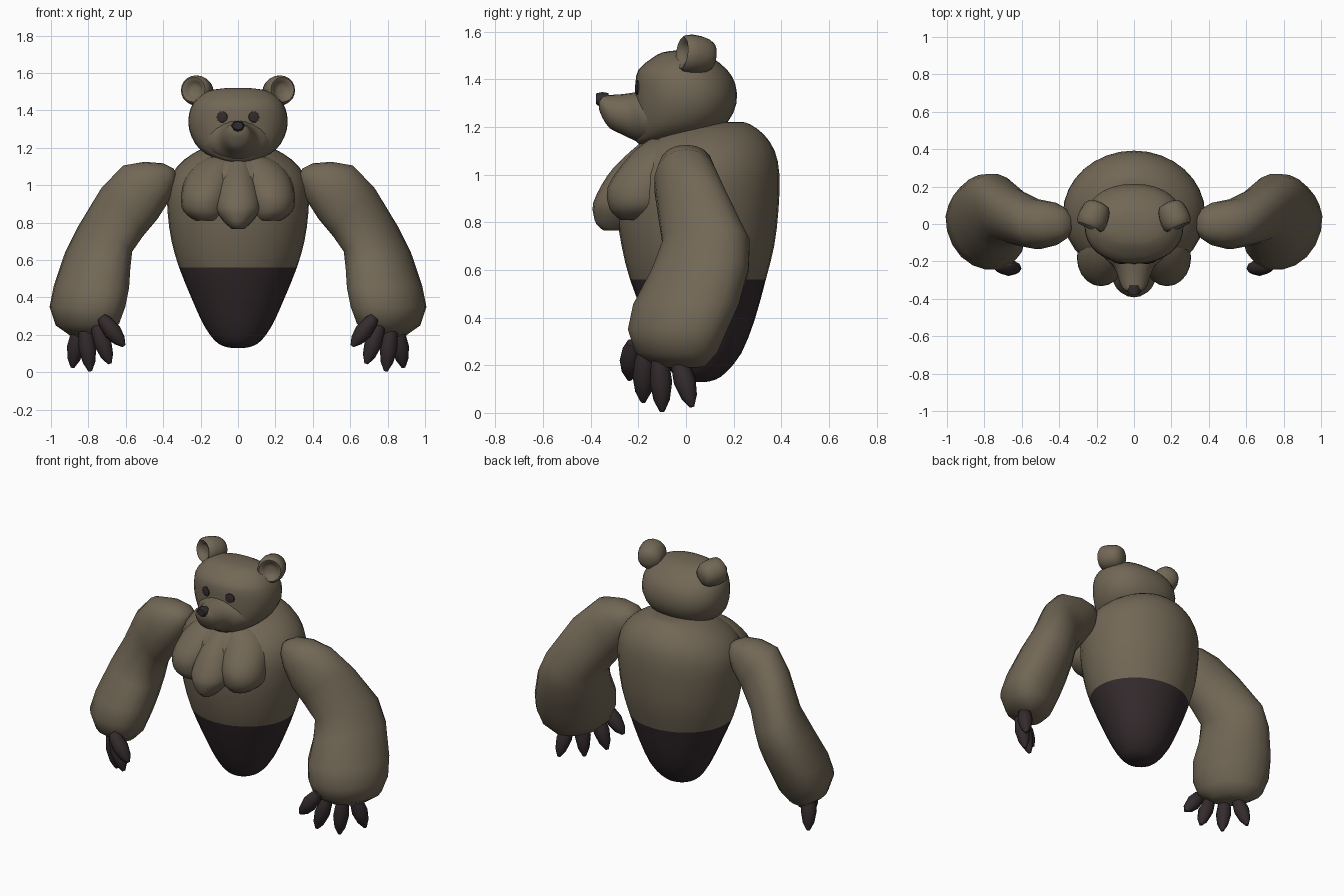
import bpy, bmesh, math
from mathutils import Vector

if "Cube" in bpy.data.objects:
    bpy.data.objects.remove(bpy.data.objects["Cube"])


def material(name, rgb):
    m = bpy.data.materials.new(name)
    m.diffuse_color = (*rgb, 1)
    m.use_nodes = True
    m.node_tree.nodes["Principled BSDF"].inputs["Base Color"].default_value = m.diffuse_color
    return m


FUR = material("brown fur", (0.167, 0.136, 0.092))
DARK = material("dark charcoal", (0.034, 0.024, 0.026))


def smooth_rows(rows, k):
    """Catmull-Rom resampling of the ring table, keeping the given rings."""
    if k == 1:
        return rows
    out = []
    for i in range(len(rows) - 1):
        p = [rows[max(0, min(len(rows) - 1, i + d))] for d in (-1, 0, 1, 2)]
        for j in range(k):
            t = j / k
            out.append([0.5 * (2 * b + (c - a) * t + (2 * a - 5 * b + 4 * c - d) * t * t
                               + (3 * b - a - 3 * c + d) * t ** 3)
                        for a, b, c, d in zip(*p)])
    return out + [rows[-1]]


def finish(name, bm, mats, angle=50):
    bmesh.ops.recalc_face_normals(bm, faces=bm.faces)
    me = bpy.data.meshes.new(name)
    bm.to_mesh(me)
    bm.free()
    for m in mats:
        me.materials.append(m)
    ob = bpy.data.objects.new(name, me)
    bpy.context.collection.objects.link(ob)
    bpy.ops.object.select_all(action='DESELECT')
    bpy.context.view_layer.objects.active = ob
    ob.select_set(True)
    bpy.ops.object.shade_smooth_by_angle(angle=math.radians(angle))
    return ob


def loft(name, rings, mats, n=24, power=1.0, dark_below=None, angle=50):
    """Skin rings given as (center, u half axis, v half axis), closed by end fans."""
    bm = bmesh.new()
    loops = []
    for c, u, v in rings:
        c, u, v = Vector(c), Vector(u), Vector(v)
        loop = []
        for i in range(n):
            a = 2 * math.pi * i / n
            ca, sa = math.cos(a), math.sin(a)
            loop.append(bm.verts.new(c + u * math.copysign(abs(ca) ** power, ca)
                                     + v * math.copysign(abs(sa) ** power, sa)))
        loops.append(loop)
    for a, b in zip(loops, loops[1:]):
        for i in range(n):
            j = (i + 1) % n
            bm.faces.new((a[i], a[j], b[j], b[i]))
    for loop, ring in ((loops[0], rings[0]), (loops[-1], rings[-1])):
        tip = bm.verts.new(Vector(ring[0]))
        for i in range(n):
            bm.faces.new((loop[i], loop[(i + 1) % n], tip))
    if dark_below is not None:
        for f in bm.faces:
            f.material_index = int(f.calc_center_median().z < dark_below)
    return finish(name, bm, mats, angle)


def stacked(rows, k=2):
    """Horizontal rings from (z, center x, half width, front y, back y)."""
    return [((x, (f + b) / 2, z), (w, 0, 0), (0, (b - f) / 2, 0))
            for z, x, w, f, b in smooth_rows(rows, k)]


# Torso with dark lower part
loft("torso", stacked([
    (.13, 0, .035, .01, .085), (.14, 0, .08, -.025, .125), (.17, 0, .125, -.06, .168),
    (.25, 0, .182, -.108, .232), (.39, 0, .246, -.17, .288), (.56, 0, .315, -.235, .335),
    (.70, 0, .355, -.27, .37), (.85, 0, .376, -.29, .388), (1.0, 0, .376, -.275, .392),
    (1.1, 0, .325, -.215, .372), (1.17, 0, .24, -.12, .325), (1.21, 0, .15, -.02, .27),
    (1.22, 0, .06, .12, .24)]), [FUR, DARK], n=32, dark_below=.56)

# Chest tufts
loft("chest_tuft_center", stacked([
    (1.15, 0, .055, -.17, -.05), (1.10, 0, .078, -.23, -.03), (1.03, 0, .097, -.303, -.06),
    (.96, 0, .112, -.352, -.11), (.88, 0, .12, -.39, -.14), (.83, 0, .095, -.388, -.16),
    (.79, 0, .06, -.375, -.2), (.765, 0, .03, -.345, -.25)]), [FUR], n=20)
for s, side in ((-1, "left"), (1, "right")):
    loft("chest_tuft_" + side, stacked([
        (1.15, s * .09, .07, -.15, -.02), (1.11, s * .12, .105, -.205, .0),
        (1.04, s * .15, .13, -.27, .0), (.95, s * .172, .131, -.328, -.02),
        (.88, s * .178, .123, -.328, -.04), (.84, s * .172, .10, -.31, -.08),
        (.81, s * .165, .06, -.275, -.15)]), [FUR], n=20)

# Head
head = loft("head", stacked([
    (1.125, 0, .05, -.19, -.08), (1.14, 0, .11, -.21, .0), (1.17, 0, .175, -.213, .10),
    (1.22, 0, .228, -.213, .175), (1.30, 0, .262, -.213, .212), (1.38, 0, .262, -.212, .207),
    (1.44, 0, .238, -.2, .172), (1.49, 0, .185, -.14, .11), (1.512, 0, .125, -.10, .06),
    (1.52, 0, .05, -.05, .0)]), [FUR], n=32, power=.9)

# Muzzle and nose, rings along y: (y, center z, half width, half height)
muzzle = [(-.13, 1.235, .19, .11), (-.19, 1.24, .15, .106), (-.225, 1.245, .112, .098),
          (-.27, 1.253, .09, .084), (-.32, 1.264, .074, .07), (-.35, 1.285, .056, .048),
          (-.364, 1.298, .03, .028)]
loft("muzzle", [((0, y, z), (w, 0, 0), (0, 0, h))
                for y, z, w, h in smooth_rows(muzzle, 2)], [FUR], n=20)
loft("nose", [((0, -.325, 1.31), (.032, 0, 0), (0, 0, .032)),
              ((0, -.352, 1.312), (.038, 0, 0), (0, 0, .034)),
              ((0, -.378, 1.318), (.027, 0, 0), (0, 0, .022))], [DARK], n=8)

# Cup-shaped ears: (radius, depth along the ear axis)
EAR = [(.012, .002), (.03, .0), (.043, -.01), (.054, -.022), (.066, -.027), (.077, -.015),
       (.081, .015), (.079, .05), (.071, .085), (.055, .108), (.02, .118)]

# Arm rings: inner x, inner z, outer x, outer z, center y, half depth, shear of x along y
ARM = [(.33, 1.055, .345, 1.09, 0, .035, 0), (.335, 1.0, .40, 1.117, 0, .08, 0),
       (.36, .93, .50, 1.125, 0, .115, 0), (.43, .82, .615, 1.105, 0, .135, .01),
       (.51, .725, .73, .985, .035, .155, .03), (.575, .64, .845, .785, .085, .185, .045),
       (.585, .55, .915, .645, .06, .205, .05), (.59, .45, .978, .46, 0, .225, .05),
       (.61, .35, 1.0, .35, -.035, .212, .05), (.645, .26, .965, .25, -.04, .175, .05),
       (.71, .20, .88, .19, -.02, .1, .04)]

# Claws: base and tip
CLAWS = [((.73, -.225, .295), (.61, -.238, .14)), ((.76, -.175, .26), (.685, -.18, .045)),
         ((.82, -.11, .25), (.79, -.10, .005)), ((.85, -.035, .24), (.885, .025, .025))]

bpy.context.view_layer.update()
for s, side in ((-1, "left"), (1, "right")):
    axis = Vector((-s * .4, 1, -.12)).normalized()
    u = axis.cross(Vector((0, 0, 1))).normalized()
    v = axis.cross(u)
    c = Vector((s * .228, .008, 1.508))
    loft("ear_" + side, [(c + axis * d, u * r, v * r) for r, d in EAR], [FUR], n=20, angle=70)

    # Eye plates resting on the face
    hit, pos, nor, _ = head.ray_cast(Vector((s * .085, -1, 1.365)), Vector((0, 1, 0)))
    nor = nor if hit else Vector((0, -1, 0))
    pos = pos if hit else Vector((s * .085, -.2, 1.365))
    u = nor.cross(Vector((0, 0, 1))).normalized()
    v = nor.cross(u)
    loft("eye_" + side, [(pos + nor * d, u * r, v * r)
                         for d, r in ((-.002, .031), (.004, .029), (.007, .018))],
         [DARK], n=10)

    loft("arm_" + side, [((s * (xi + xo) / 2, y, (zi + zo) / 2),
                          (s * (xo - xi) / 2, 0, (zo - zi) / 2), (s * k, d, 0))
                         for xi, zi, xo, zo, y, d, k in ARM], [FUR], n=18, power=.93)

    for i, (a, b) in enumerate(CLAWS):
        a, b = Vector((s * a[0], *a[1:])), Vector((s * b[0], *b[1:]))
        d = (b - a).normalized()
        u = d.cross(Vector((0, 1, 0))).normalized()
        v = d.cross(u)
        loft(f"claw_{side}_{i + 1}", [(a.lerp(b, t), u * r, v * r) for t, r in
             ((0, .025), (.15, .038), (.5, .047), (.8, .034), (1, .01))], [DARK], n=8)
